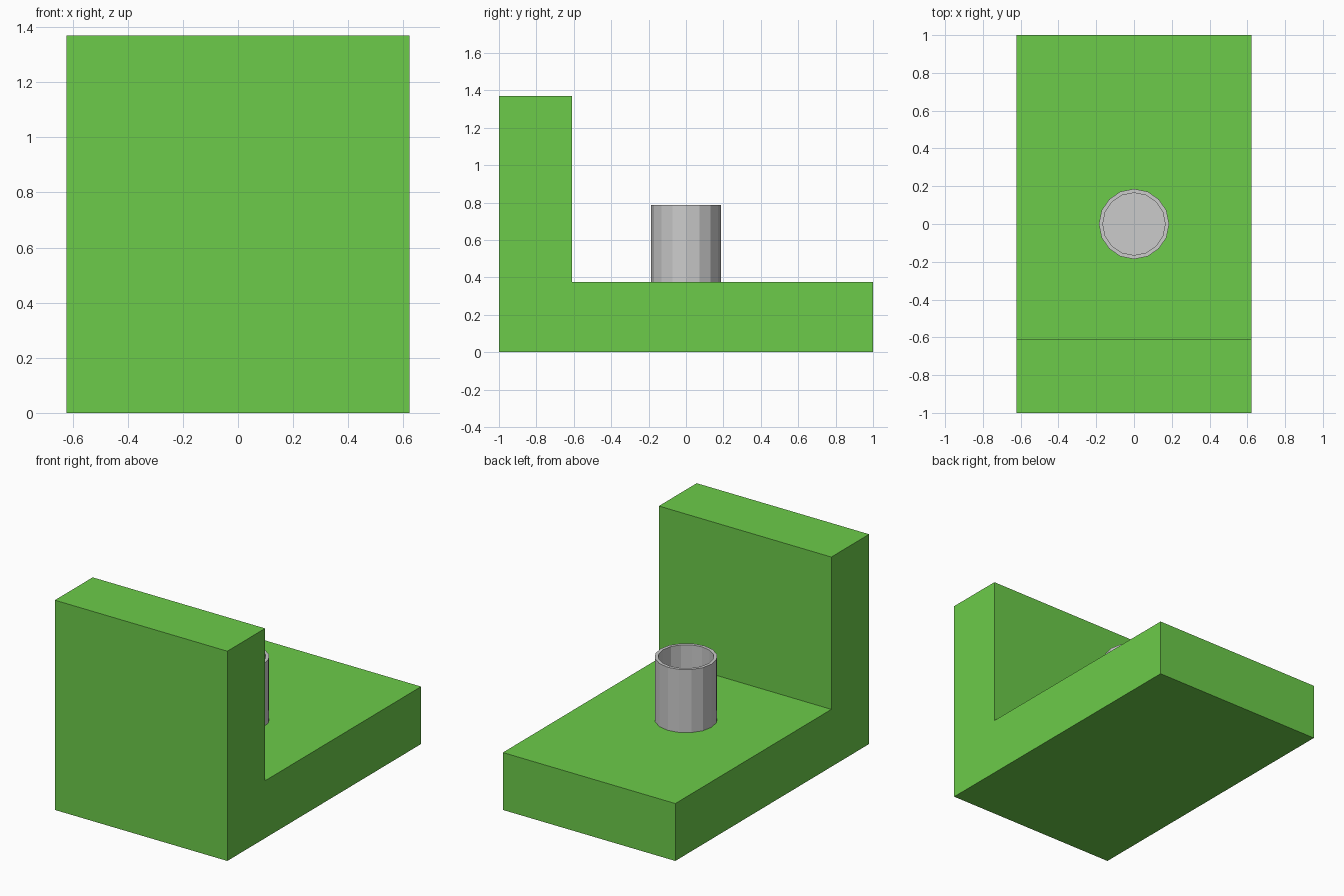
import bpy, bmesh
from math import cos, sin, pi

if "Cube" in bpy.data.objects:
    bpy.data.objects.remove(bpy.data.objects["Cube"])


def make_object(name, bm, color=None):
    bmesh.ops.recalc_face_normals(bm, faces=bm.faces)
    mesh = bpy.data.meshes.new(name)
    bm.to_mesh(mesh)
    bm.free()
    obj = bpy.data.objects.new(name, mesh)
    bpy.context.collection.objects.link(obj)
    if color:
        mat = bpy.data.materials.new(name + "_green")
        mat.diffuse_color = color
        mat.use_nodes = True
        mat.node_tree.nodes["Principled BSDF"].inputs["Base Color"].default_value = mat.diffuse_color
        mesh.materials.append(mat)
    return obj


# L-shaped bracket: side profile (y, z) extruded across x
W = 0.623
profile = [(-1, 0), (1, 0), (1, 0.375), (-0.61, 0.375), (-0.61, 1.37), (-1, 1.37)]
bm = bmesh.new()
face = bm.faces.new([bm.verts.new((-W, y, z)) for y, z in profile])
ext = bmesh.ops.extrude_face_region(bm, geom=[face])
moved = [v for v in ext["geom"] if isinstance(v, bmesh.types.BMVert)]
bmesh.ops.translate(bm, verts=moved, vec=(2 * W, 0, 0))
make_object("bracket", bm, (0.15, 0.6, 0.067, 1))

# Hollow stud: 16-sided cup, lathed from outer bottom to inner floor
SIDES = 16
cup = [(0.186, 0.375), (0.186, 0.787), (0.165, 0.787), (0.165, 0.395)]
bm = bmesh.new()
rings = [[bm.verts.new((r * cos(2 * pi * i / SIDES), r * sin(2 * pi * i / SIDES), z))
          for i in range(SIDES)] for r, z in cup]
for a, b in zip(rings, rings[1:]):
    for i in range(SIDES):
        j = (i + 1) % SIDES
        bm.faces.new((a[i], a[j], b[j], b[i]))
bm.faces.new(rings[0])
bm.faces.new(rings[-1])
make_object("hollow_stud", bm)
